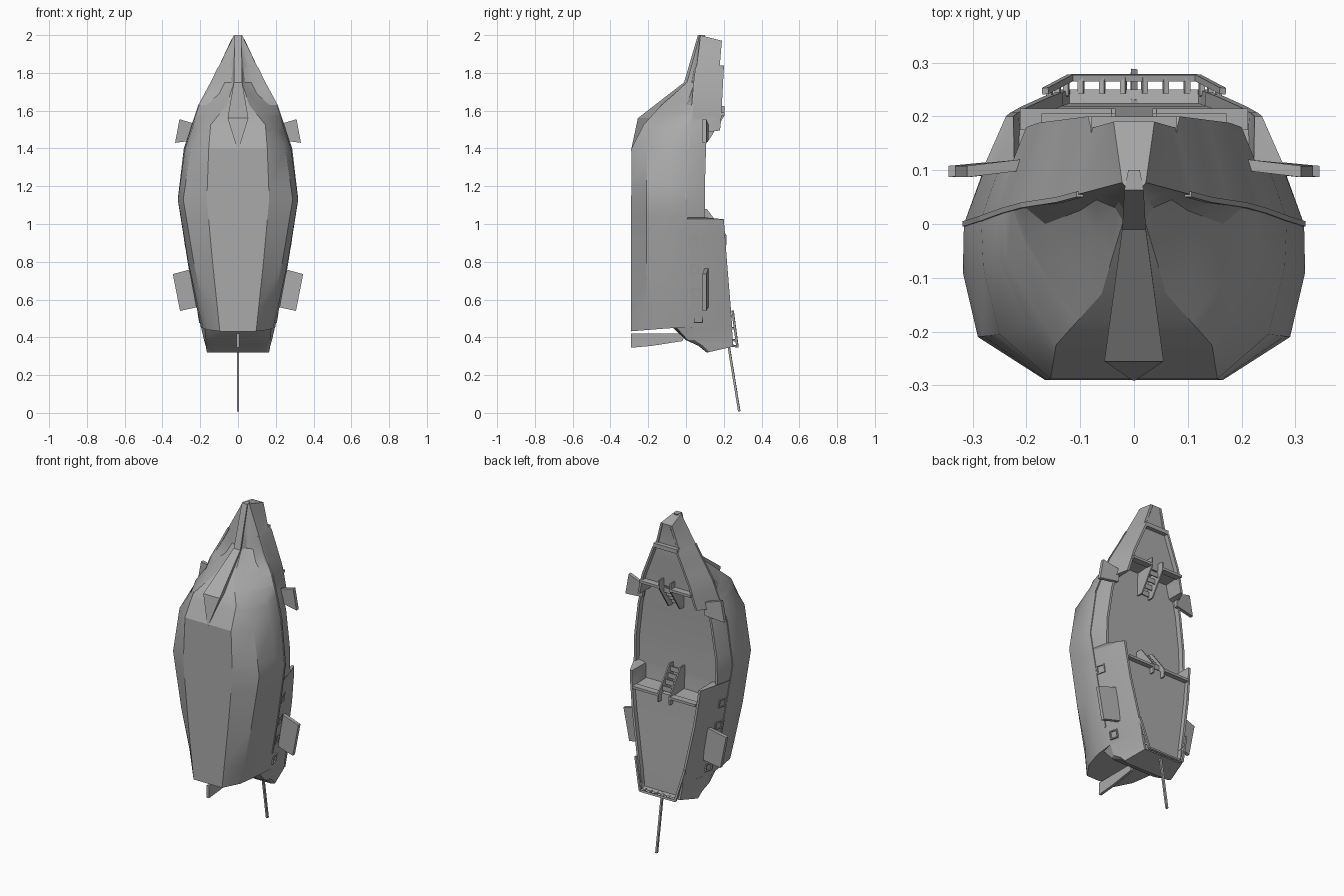
import bpy, bmesh, math
from mathutils import Vector

old = bpy.data.objects.get("Cube")
if old:
    bpy.data.objects.remove(old, do_unlink=True)

# One flat grey for the whole ship
grey = bpy.data.materials.new("plain_grey")
grey.use_nodes = True
tone = (0.4, 0.4, 0.4, 1)
grey.diffuse_color = tone
grey.node_tree.nodes["Principled BSDF"].inputs["Base Color"].default_value = tone


def make_object(name, verts, faces, mirror=False, smooth=False):
    mesh = bpy.data.meshes.new(name)
    mesh.from_pydata([tuple(v) for v in verts], [], faces)
    bm = bmesh.new()
    bm.from_mesh(mesh)
    bmesh.ops.remove_doubles(bm, verts=bm.verts, dist=0.0005)
    bmesh.ops.recalc_face_normals(bm, faces=bm.faces)
    bm.to_mesh(mesh)
    bm.free()
    mesh.materials.append(grey)
    obj = bpy.data.objects.new(name, mesh)
    bpy.context.collection.objects.link(obj)
    if mirror:
        mod = obj.modifiers.new("mirror", 'MIRROR')
        mod.merge_threshold = 0.0005
    if smooth:
        bpy.ops.object.select_all(action='DESELECT')
        obj.select_set(True)
        bpy.context.view_layer.objects.active = obj
        bpy.ops.object.shade_smooth_by_angle(angle=math.radians(25))
    return obj


def loft(name, rings, closed=True, caps=True, **options):
    """Skin a list of equal-sized rings of points."""
    n = len(rings[0])
    verts = [p for ring in rings for p in ring]
    faces = []
    for r in range(len(rings) - 1):
        for i in range(n if closed else n - 1):
            j = (i + 1) % n
            faces.append((r * n + i, r * n + j, (r + 1) * n + j, (r + 1) * n + i))
    if caps:
        last = (len(rings) - 1) * n
        faces += [tuple(range(n)), tuple(range(last, last + n))]
    return make_object(name, verts, faces, **options)


def box(name, lo, hi, mirror=False):
    rings = [[(lo[0], lo[1], z), (hi[0], lo[1], z), (hi[0], hi[1], z), (lo[0], hi[1], z)]
             for z in (lo[2], hi[2])]
    return loft(name, rings, mirror=mirror)


def bar(name, a, b, half, mirror=False):
    """Square bar between two points."""
    a, b = Vector(a), Vector(b)
    axis = (b - a).normalized()
    side = axis.cross(Vector((0.1, 1, 0.2))).normalized() * half
    up = axis.cross(side).normalized() * half
    return loft(name, [[p + side + up, p - side + up, p - side - up, p + side - up]
                       for p in (a, b)], mirror=mirror)


def sample(table, z):
    for a, b in zip(table, table[1:]):
        if a[0] <= z <= b[0]:
            f = (z - a[0]) / (b[0] - a[0])
            return [u + (v - u) * f for u, v in zip(a, b)][1:]
    return list(table[-1 if z > table[0][0] else 0])[1:]


# Underwater hull: height, then keel, bilge, side and wale points (x, y)
LOWER = [
    (0.335, .10, .11, .13, .11, .15, .11, .165, .12),
    (0.385, .10, 0, .14, 0, .17, .01, .18, .04),
    (0.451, .10, -.07, .14, -.06, .175, -.05, .195, .03),
    (0.432, .096, -.29, .157, -.20, .185, -.09, .196, .02),
    (0.80, .135, -.29, .235, -.21, .264, -.09, .264, .01),
    (1.13, .165, -.29, .29, -.21, .318, -.09, .316, 0),
    (1.40, .155, -.288, .25, -.205, .28, -.08, .284, .01),
    (1.525, .145, -.225, .172, -.18, .236, -.067, .243, .025),
    (1.63, .06, -.13, .105, -.085, .165, 0, .207, .035),
    (1.69, .04, -.06, .065, -.02, .10, .025, .175, .04),
    (1.75, .02, .005, .035, .03, .07, .045, .142, .045),
    (2.0, .01, .07, .014, .07, .018, .072, .022, .077),
]
# Bulwark top: height, x, y, depth down to the deck
UPPER = [
    (0.335, .13, .25, 0), (0.355, .135, .25, 0), (0.36, .136, .249, .025),
    (0.56, .168, .237, .025), (0.80, .212, .217, .025),
    (0.935, .229, .207, .022), (0.94, .23, .207, .13), (1.025, .238, .20, .13),
    (1.035, .282, .10, .03), (1.20, .278, .10, .03), (1.40, .25, .106, .03),
    (1.485, .228, .11, .03), (1.495, .20, .18, .10), (1.575, .178, .188, .105),
    (1.58, .177, .188, .025), (1.63, .163, .19, .025),
    (1.82, .085, .20, .025), (1.83, .08, .178, .004), (2.0, .038, .19, 0),
]


def section(low, z, lift):
    """Half outline of the ship at one height; lift shears the ring."""
    tx, ty, depth = sample(UPPER, z)
    pts = [(0, low[1])] + [(low[i], low[i + 1]) for i in range(0, 8, 2)]
    inner = tx - 0.014
    pts += [(tx, ty), (inner, ty), (inner - 0.002, ty - depth), (0, ty - depth)]
    return [(x, y, z + lift(y)) for x, y in pts]


# Slanted transom, counter and beak tip
lifts = {
    LOWER[0][0]: lambda y: 0.23 * (y - 0.18),
    LOWER[3][0]: lambda y: 0.08 * min(y + 0.29, 0.22),
    LOWER[-1][0]: lambda y: -0.25 * (y - 0.07),
}
start = LOWER[3][0]
levels = sorted({row[0] for row in LOWER[3:]} | {row[0] for row in UPPER if row[0] > start})
stern_levels = sorted({row[0] for row in LOWER[:3]} | {row[0] for row in UPPER if row[0] < start})
level = lambda y: 0
rings = [section(sample(LOWER[:3], z), z, lifts.get(z, level)) for z in stern_levels]
rings += [section(sample(LOWER[3:], z), z, lifts.get(z, level)) for z in levels]
loft("hull", rings, closed=False, mirror=True, smooth=True)

# Stem wedge running down the bow
stem = []
for z, w, front, back in [(1.39, .002, -.291, -.27), (1.56, .055, -.255, -.15),
                          (1.75, .022, -.01, .06), (2.0, .018, .063, .10)]:
    stem.append([(-w, front, z), (w, front, z), (w * .6, back, z), (-w * .6, back, z)])
loft("stem_wedge", stem)

# Wale strip along both sides
wale = []
for z in levels[1:-1]:
    x, y = sample(LOWER[3:], z)[6:8]
    wale.append([(x - .01, y - .005, z), (x + .003, y - .005, z),
                 (x + .003, y + .005, z), (x - .01, y + .005, z)])
loft("wale", wale, mirror=True)

# Side fins
for name, outline in {
    "front_fin": [(.21, 1.525), (.31, 1.555), (.333, 1.43), (.21, 1.445)],
    "rear_fin": [(.20, .563), (.307, .54), (.345, .735), (.22, .768)],
}.items():
    loft(name, [[(x, y + (.012 if x < .25 else 0), z) for x, z in outline]
                for y in (.087, .108)], mirror=True)

# Rudder and stern pole
blade = [(-.29, .42), (-.29, .345), (-.18, .355), (-.02, .38), (0, .42)]
loft("rudder", [[(x, y, z) for y, z in blade] for x in (-.008, .008)])
bar("stern_pole", (0, .225, .36), (0, .282, .008), .006)

# Port frames on the quarter sides
for z, y in [(.90, .04), (.76, .045), (.635, .055), (.50, .065)]:
    def side(dy, dz, out):
        zz = z + dz
        wx, wy = sample(LOWER[3:], zz)[6:8]
        tx, ty, _ = sample(UPPER, zz)
        f = (y + dy - wy) / (ty - wy)
        return (wx + (tx - wx) * f + out, y + dy, zz)
    r = .025
    corners = [(-r, -r), (r, -r), (r, r), (-r, r)]
    profile = [(1, -.005), (1, .006), (.75, .006), (.75, -.005)]
    frame = [[side(a * s, b * s, out) for s, out in profile] for a, b in corners]
    loft("port_frame", frame + frame[:1], caps=False, mirror=True)

# Rails and stairs at the two deck breaks, with a gap in the middle
for name, z, width, low, top, toward in [("quarterdeck", .94, .212, .075, .215, 1),
                                         ("foredeck", 1.575, .172, .08, .205, -1)]:
    a, b = sorted((z, z - toward * .015))
    box(name + "_rail", (.04, top - .04, a), (width, top, b), mirror=True)
    run = [(z - toward * .05, top - .05), (z - toward * .05, top), (z, top),
           (z + toward * .14, low + .035), (z + toward * .14, low - .01), (z, low - .01)]
    loft(name + "_stringer", [[(x, y, h) for h, y in run] for x in (.034, .042)], mirror=True)
    for i in range(4):
        h, y = z + toward * (.02 + .03 * i), top - .04 - .025 * i
        box(name + "_step", (-.036, y - .006, h - .015), (.036, y, h + .015))

# Cross beam behind the beak
box("beak_beam", (-.08, .17, 1.815), (.08, .20, 1.84))

# Stern railing
rail = [(0, .272, .352), (.118, .272, .352), (.165, .247, .54)]
for a, b in zip(rail, rail[1:]):
    bar("stern_rail", a, b, .006, mirror=True)
    for i in range(3):
        p = Vector(a).lerp(Vector(b), (i + .5) / 3)
        bar("rail_post", p, p - Vector((0, .03, -.004)), .005, mirror=True)
